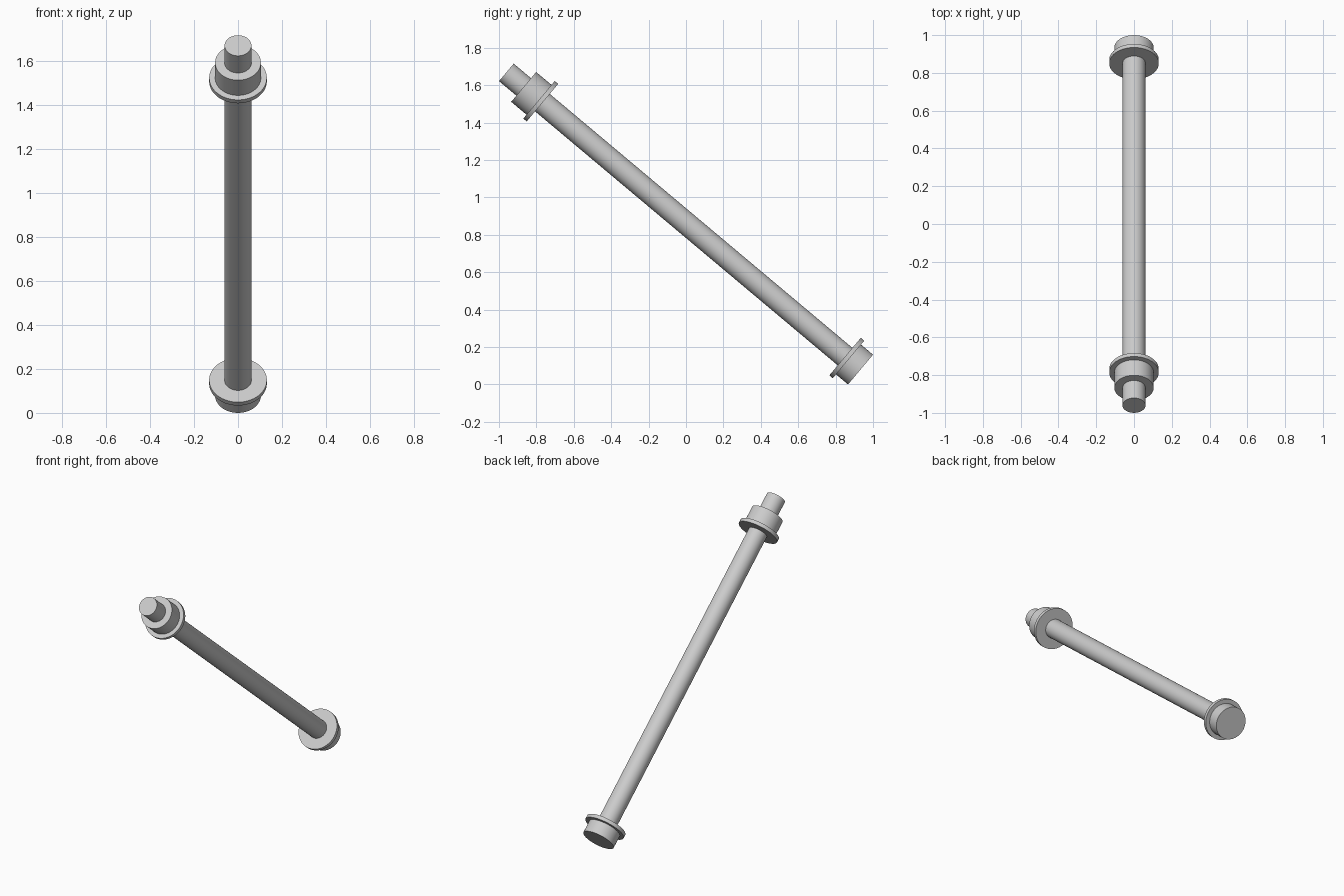
import bpy
import math
from mathutils import Matrix, Vector

cube = bpy.data.objects.get("Cube")
if cube:
    bpy.data.objects.remove(cube, do_unlink=True)

# Plain grey metal
metal = bpy.data.materials.new("grey metal")
metal.use_nodes = True
GREY = (0.6, 0.6, 0.6, 1)
metal.diffuse_color = GREY
metal.node_tree.nodes["Principled BSDF"].inputs["Base Color"].default_value = GREY

# The bolt leans 40 degrees above horizontal, rising towards the front
TILT = math.radians(40)
LENGTH = 2.472
ROD_R, HEAD_R, WASHER_R = 0.061, 0.104, 0.131
AXIS = Vector((0, -math.cos(TILT), math.sin(TILT)))
FOOT = Vector((0, 1 - HEAD_R * math.sin(TILT), HEAD_R * math.cos(TILT)))
TURN = Matrix.Rotation(math.pi / 2 - TILT, 4, "X")


def disc(name, radius, start, end):
    """Solid cylinder between two distances along the bolt axis."""
    bpy.ops.mesh.primitive_cylinder_add(vertices=64, radius=radius, depth=end - start)
    part = bpy.context.object
    part.name = name
    part.matrix_world = Matrix.Translation(FOOT + AXIS * (start + end) / 2) @ TURN
    part.data.materials.append(metal)
    bpy.ops.object.shade_smooth_by_angle(angle=math.radians(30))
    return part


# Shank, running from inside the head to the free end
disc("shank", ROD_R, 0.04, LENGTH)
# Head and its washer at the low end
disc("bolt_head", HEAD_R, 0, 0.086)
disc("head_washer", WASHER_R, 0.084, 0.108)
# Washer and round nut near the free end
disc("nut_washer", WASHER_R, LENGTH - 0.252, LENGTH - 0.228)
disc("round_nut", HEAD_R, LENGTH - 0.23, LENGTH - 0.121)
